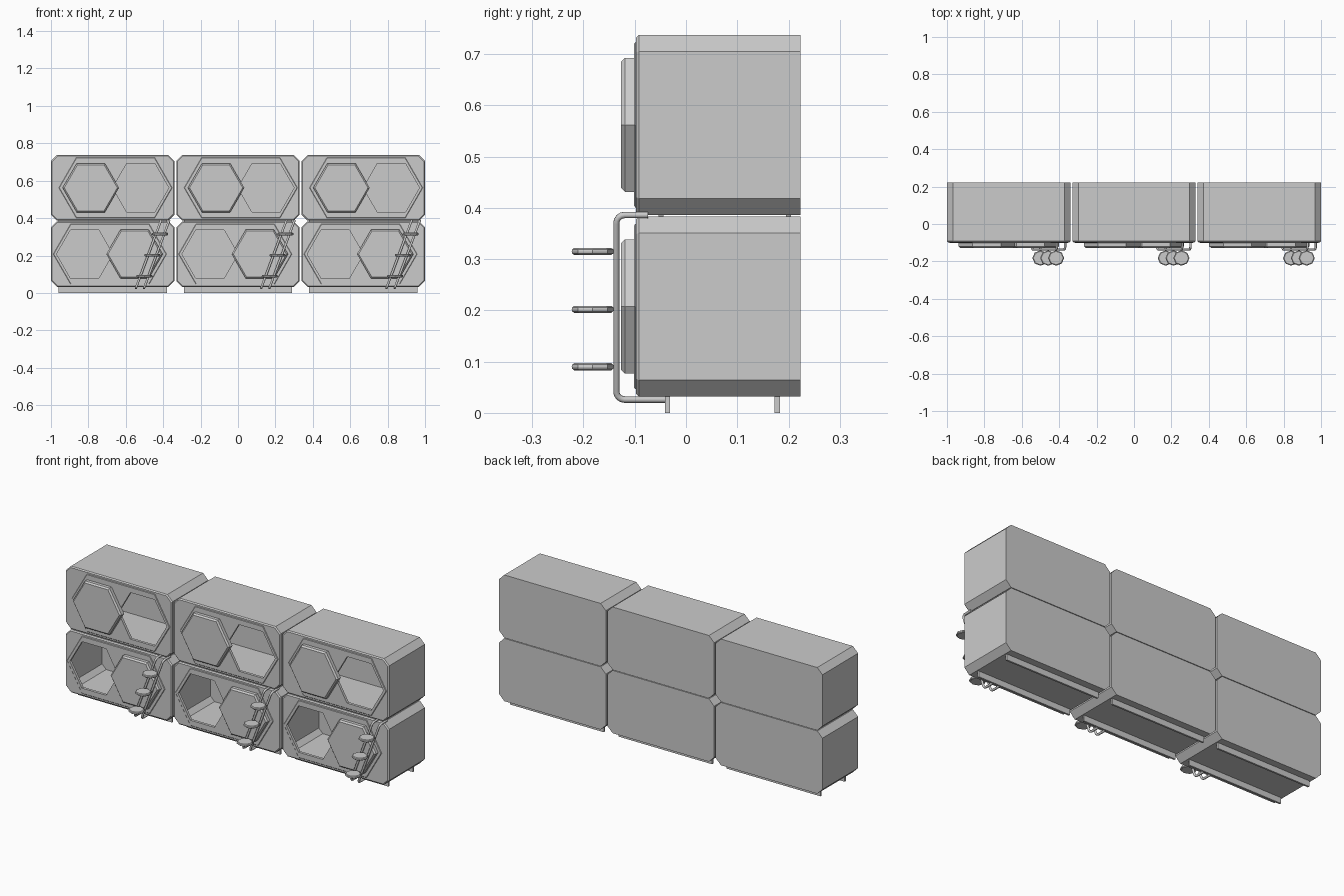
import bpy, bmesh, math
from mathutils import Vector

if "Cube" in bpy.data.objects:
    bpy.data.objects.remove(bpy.data.objects["Cube"])

PITCH = 0.67            # spacing of the pods along x
HALF_W, HALF_H = 0.33, 0.1755
LOW_Z, UP_Z = 0.2075, 0.562


def new_object(name, mesh, loc=(0, 0, 0)):
    ob = bpy.data.objects.new(name, mesh)
    ob.location = loc
    bpy.context.collection.objects.link(ob)
    return ob


def loft(name, rings):
    """Solid along y from (y, profile) rings; every profile is a list of (x, z)."""
    bm = bmesh.new()
    loops = [[bm.verts.new((x, y, z)) for x, z in prof] for y, prof in rings]
    n = len(loops[0])
    for a, b in zip(loops, loops[1:]):
        for i in range(n):
            j = (i + 1) % n
            bm.faces.new((a[i], a[j], b[j], b[i]))
    bm.faces.new(loops[0])
    bm.faces.new(loops[-1])
    bmesh.ops.recalc_face_normals(bm, faces=bm.faces)
    me = bpy.data.meshes.new(name)
    bm.to_mesh(me)
    bm.free()
    return me


def octagon(inset=0.0, c=0.032):
    w, h = HALF_W - inset, HALF_H - inset
    c -= inset * 0.586
    return [(w, h - c), (w - c, h), (c - w, h), (-w, h - c),
            (-w, c - h), (c - w, -h), (w - c, -h), (w, c - h)]


def hexagon(r, cx=0.0, stretch=0.0):
    pts = []
    for k in range(6):
        a = math.radians(60 * k)
        pts.append((cx + r * math.cos(a) + math.copysign(stretch, math.cos(a)),
                    r * math.sin(a)))
    return pts


def cut(name, mesh, cutters):
    """Subtract cutter meshes and return the finished mesh."""
    ob = new_object(name, mesh)
    temps = [ob]
    for c in cutters:
        helper = new_object("cutter", c)
        helper.hide_render = True
        temps.append(helper)
        mod = ob.modifiers.new("cut", "BOOLEAN")
        mod.operation = "DIFFERENCE"
        mod.solver = "EXACT"
        mod.object = helper
    deps = bpy.context.evaluated_depsgraph_get()
    result = bpy.data.meshes.new_from_object(ob.evaluated_get(deps))
    for t in temps:
        bpy.data.objects.remove(t)
    return result


def mirrored(mesh):
    me = mesh.copy()
    bm = bmesh.new()
    bm.from_mesh(me)
    for v in bm.verts:
        v.co.x = -v.co.x
    bmesh.ops.reverse_faces(bm, faces=bm.faces)
    bm.to_mesh(me)
    bm.free()
    return me


def box(name, size, loc):
    bm = bmesh.new()
    bmesh.ops.create_cube(bm, size=1)
    bmesh.ops.scale(bm, vec=size, verts=bm.verts)
    me = bpy.data.meshes.new(name)
    bm.to_mesh(me)
    bm.free()
    return new_object(name, me, loc)


# Hollow pod shell with a hexagonal entrance, opening on the right
entrance = loft("entrance", [(-0.2, hexagon(0.15, 0.15)), (0.0, hexagon(0.15, 0.15))])
cavity = loft("cavity", [(-0.086, octagon(0.012)), (0.211, octagon(0.012))])
shell = cut("pod_shell", loft("pod_shell", [
    (0.223, octagon()), (-0.092, octagon()), (-0.098, octagon(0.006))]),
    [cavity, entrance])

# Thin raised front panel around entrance and door
panel = cut("front_panel", loft("front_panel", [
    (-0.094, hexagon(0.186, 0.015, 0.117)), (-0.099, hexagon(0.186, 0.015, 0.117)),
    (-0.101, hexagon(0.183, 0.015, 0.117))]), [entrance])

# Sliding hexagonal door with a bevelled face
door = loft("sliding_door", [
    (-0.097, hexagon(0.151, -0.117)), (-0.119, hexagon(0.151, -0.117)),
    (-0.127, hexagon(0.142, -0.117))])

parts = [("shell", shell), ("front_panel", panel), ("sliding_door", door)]
low_parts = [(n, mirrored(m)) for n, m in parts]


# Rounded step disc
def step_mesh():
    bm = bmesh.new()
    rings = [(0.036, -0.007), (0.040, -0.004), (0.041, 0.0), (0.040, 0.004), (0.036, 0.007)]
    n = 8
    loops = [[bm.verts.new((r / 0.95 * math.cos(math.tau * i / n),
                            r * math.sin(math.tau * i / n), z))
              for i in range(n)] for r, z in rings]
    for a, b in zip(loops, loops[1:]):
        for i in range(n):
            j = (i + 1) % n
            bm.faces.new((a[i], a[j], b[j], b[i]))
    bm.faces.new(loops[0][::-1])
    bm.faces.new(loops[-1])
    me = bpy.data.meshes.new("step")
    bm.to_mesh(me)
    bm.free()
    return me


def ladder_x(z):
    return 0.146 + (z - 0.026) * 0.372


# Bent ladder rail as a swept tube
def rail_mesh(side):
    r, y0, z0, z1 = 0.016, -0.136, 0.026, 0.386
    yz = [(-0.034, z0)]
    for k in range(5):
        a = math.radians(270 - 22.5 * k)
        yz.append((y0 + r + r * math.cos(a), z0 + r + r * math.sin(a)))
    for k in range(5):
        a = math.radians(180 - 22.5 * k)
        yz.append((y0 + r + r * math.cos(a), z1 - r + r * math.sin(a)))
    yz.append((-0.074, z1))
    cu = bpy.data.curves.new("ladder_rail", "CURVE")
    cu.dimensions = "3D"
    cu.bevel_depth = 0.0063
    cu.bevel_resolution = 2
    cu.use_fill_caps = True
    sp = cu.splines.new("POLY")
    sp.points.add(len(yz) - 1)
    for p, (y, z) in zip(sp.points, yz):
        p.co = (ladder_x(z) + side * 0.022, y, z, 1)
    tmp = new_object("rail_path", cu)
    deps = bpy.context.evaluated_depsgraph_get()
    me = bpy.data.meshes.new_from_object(tmp.evaluated_get(deps))
    bpy.data.objects.remove(tmp)
    for p in me.polygons:
        p.use_smooth = len(p.vertices) == 4
    return me


step = step_mesh()
rails = [rail_mesh(-1), rail_mesh(1)]

for col in range(3):
    cx = (col - 1) * PITCH
    # Upper and lower pods
    for name, me in parts:
        new_object(f"upper_{name}_{col}", me, (cx, 0, UP_Z))
    for name, me in low_parts:
        new_object(f"lower_{name}_{col}", me, (cx, 0, LOW_Z))
    # Floor runners and thin spacers between the rows
    for y in (-0.036, 0.178):
        box(f"floor_runner_{col}", (0.58, 0.01, 0.034), (cx, y, 0.017))
    for y in (-0.049, 0.2):
        box(f"spacer_{col}", (0.58, 0.01, 0.008), (cx, y, 0.385))
    # Ladder
    for me in rails:
        new_object(f"ladder_rail_{col}", me, (cx, 0, 0))
    for z in (0.09, 0.202, 0.315):
        new_object(f"ladder_step_{col}", step, (cx + ladder_x(z), -0.182, z))
